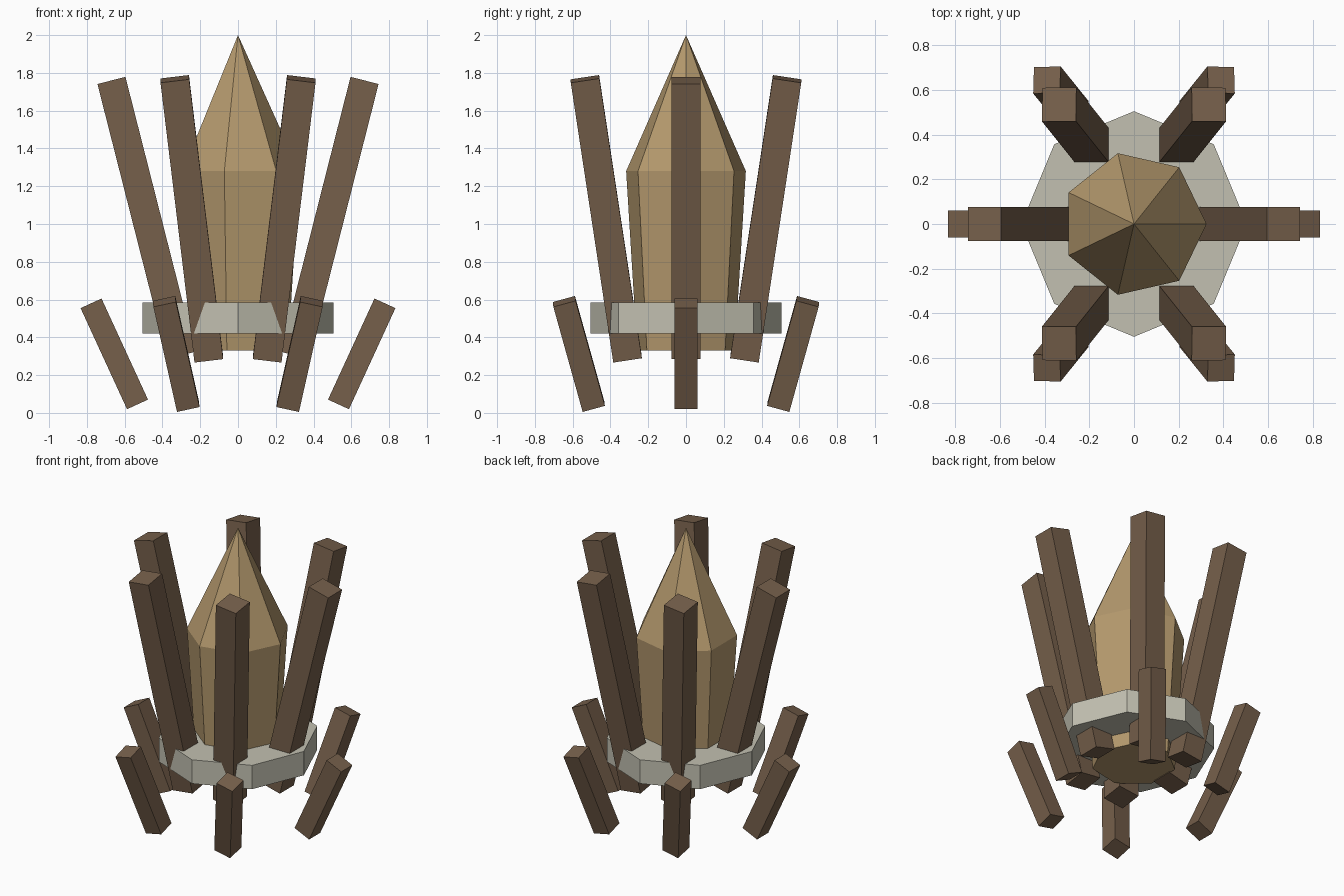
import bpy, bmesh
from math import radians
from mathutils import Vector, Matrix

if "Cube" in bpy.data.objects:
    bpy.data.objects.remove(bpy.data.objects["Cube"])


def material(name, rgb):
    m = bpy.data.materials.new(name)
    m.diffuse_color = (*rgb, 1)
    m.use_nodes = True
    m.node_tree.nodes["Principled BSDF"].inputs["Base Color"].default_value = m.diffuse_color
    return m


WOOD = material("dark_wood", (0.18, 0.115, 0.07))
CORE = material("tan", (0.46, 0.32, 0.155))
STONE = material("pale_grey", (0.54, 0.53, 0.44))


def finish(bm, name, mat):
    bmesh.ops.recalc_face_normals(bm, faces=bm.faces)
    me = bpy.data.meshes.new(name)
    bm.to_mesh(me)
    bm.free()
    me.materials.append(mat)
    ob = bpy.data.objects.new(name, me)
    bpy.context.collection.objects.link(ob)
    return ob


def prism(sides, r_low, r_high, z_low, z_high):
    """Tapered prism with its first corner on +x."""
    bm = bmesh.new()
    place = Matrix.Translation((0, 0, (z_low + z_high) / 2)) @ Matrix.Rotation(radians(-90), 4, 'Z')
    bmesh.ops.create_cone(bm, cap_ends=True, segments=sides, radius1=r_low,
                          radius2=r_high, depth=z_high - z_low, matrix=place)
    return bm


def post(name, low, high, width):
    """Square post running between two end centres."""
    low, high = Vector(low), Vector(high)
    axis = high - low
    turn = Vector((0, 0, 1)).rotation_difference(axis).to_matrix().to_4x4()
    size = Matrix.Diagonal((width, width, axis.length, 1))
    bm = bmesh.new()
    bmesh.ops.create_cube(bm, size=1, matrix=Matrix.Translation((low + high) / 2) @ turn @ size)
    finish(bm, name, WOOD)


# Seven-sided core: flared shaft, top face poked up into a point
bm = prism(7, 0.265, 0.325, 0.33, 1.28)
bm.faces.ensure_lookup_table()
top = max(bm.faces, key=lambda f: f.calc_center_median().z)
tip = bmesh.ops.poke(bm, faces=[top])["verts"][0]
tip.co = (0, 0, 2.0)
finish(bm, "pointed_core", CORE)

# Eight-sided collar
finish(prism(8, 0.505, 0.505, 0.42, 0.585), "collar", STONE)

# Posts leaning outwards: one each side, and one in each quarter
for sx in (-1, 1):
    side = "left" if sx < 0 else "right"
    post(f"{side}_long_post", (sx * 0.30, 0, 0.305), (sx * 0.67, 0, 1.76), 0.153)
    post(f"{side}_short_post", (sx * 0.532, 0, 0.045), (sx * 0.778, 0, 0.58), 0.122)
    for sy in (-1, 1):
        end = "front" if sy < 0 else "back"
        post(f"{end}_{side}_long_post", (sx * 0.155, sy * 0.31, 0.287),
             (sx * 0.335, sy * 0.535, 1.768), 0.153)
        post(f"{end}_{side}_short_post", (sx * 0.265, sy * 0.49, 0.034),
             (sx * 0.39, sy * 0.645, 0.59), 0.122)
